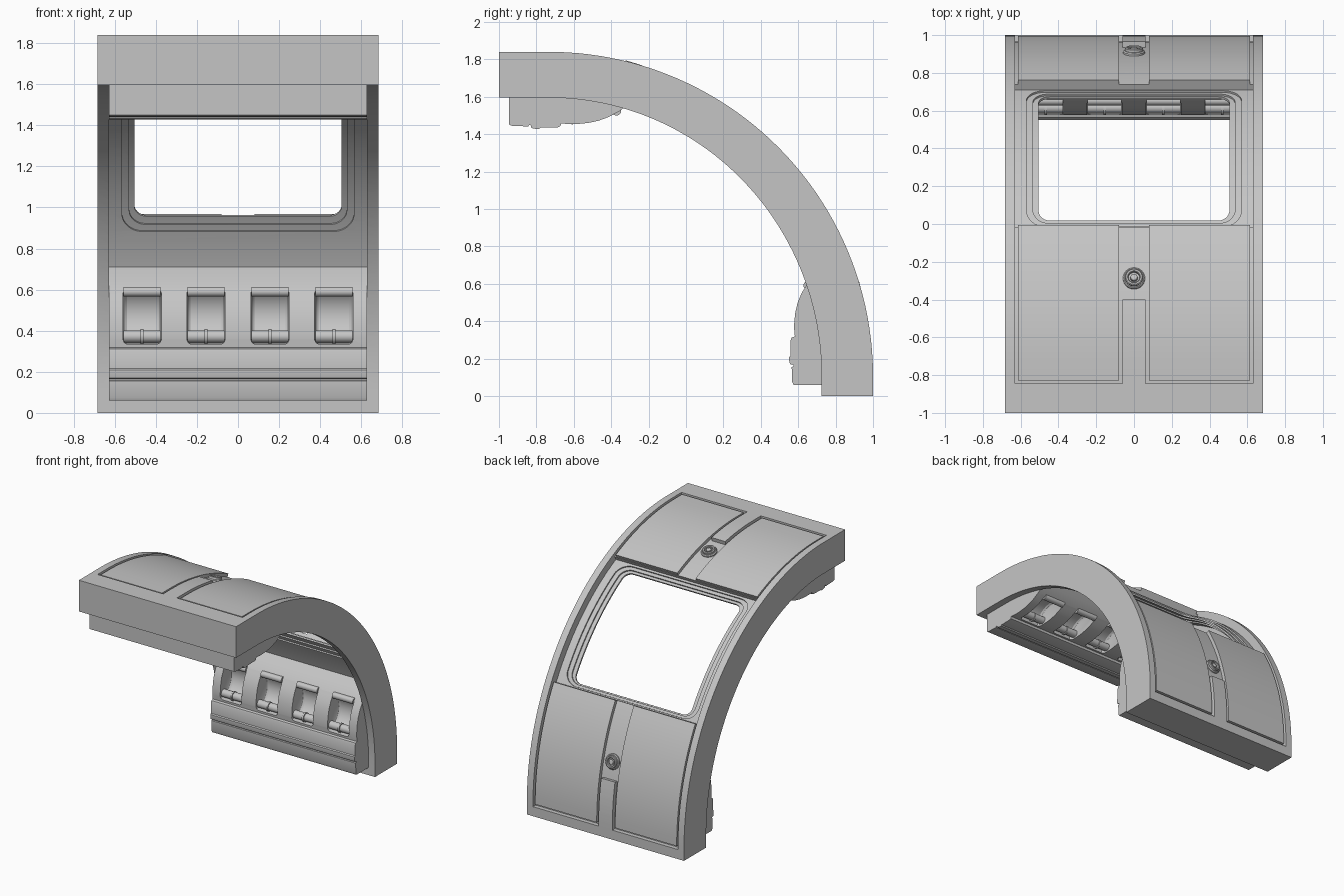
import bpy, bmesh, math
from mathutils import Vector, Matrix

if "Cube" in bpy.data.objects:
    bpy.data.objects.remove(bpy.data.objects["Cube"])

grey = bpy.data.materials.new("light_grey")
grey.use_nodes = True
GREY = (0.56, 0.56, 0.56, 1)
grey.diffuse_color = GREY
grey.node_tree.nodes["Principled BSDF"].inputs["Base Color"].default_value = GREY

R, CY, CZ = 1.735, -0.735, 0.105      # outer arc radius and centre
S_LOW, S_HIGH = -3.467, 98.75         # arc angles of the two ends
HALF = 0.683


def arc_point(x, s, t):
    """Point on the curved wall: s = angle up the arc, t = 0 outside to 1 inside."""
    a = math.radians(min(max(s, 0), 90))
    over = math.radians(s) - a
    y = CY + (R - 0.275 * t) * math.cos(a)
    z = CZ + (R - 0.245 * t) * math.sin(a)
    if s > 90:
        y -= over * R
    if s < 0:
        z += over * R
    return Vector((x, y, z))


def build(name, verts, faces):
    mesh = bpy.data.meshes.new(name)
    mesh.from_pydata(verts, [], faces)
    bm = bmesh.new()
    bm.from_mesh(mesh)
    bmesh.ops.recalc_face_normals(bm, faces=bm.faces)
    bm.to_mesh(mesh)
    bm.free()
    mesh.materials.append(grey)
    ob = bpy.data.objects.new(name, mesh)
    bpy.context.collection.objects.link(ob)
    return ob


def loft(name, rings):
    """Skin equal closed rings and cap both ends."""
    n = len(rings[0])
    verts = [v for ring in rings for v in ring]
    faces = [tuple(range(n)), tuple(range(len(verts) - n, len(verts)))]
    for i in range(len(rings) - 1):
        for j in range(n):
            k = (j + 1) % n
            faces.append((i * n + j, i * n + k, (i + 1) * n + k, (i + 1) * n + j))
    return build(name, verts, faces)


def slab(name, x0, x1, s0, s1, t0, t1, rad=0.0):
    """Curved plate following the wall, optionally with rounded corners."""
    ds = math.degrees(rad / 1.65)
    rows = []
    if rad:
        for i in range(9):
            q = math.radians(i * 90 / 8)
            rows.append((ds * (1 - math.cos(q)), rad * (1 - math.sin(q))))
    else:
        rows.append((0, 0))
    start, end = s0 + rows[-1][0], s1 - rows[-1][0]
    n = max(1, round((end - start) / 2))
    mid = [(start + (end - start) * i / n, 0) for i in range(1, n)]
    full = [(s0 + a, w) for a, w in rows] + mid + [(s1 - a, w) for a, w in reversed(rows)]
    return loft(name, [[arc_point(x0 + w, s, t0), arc_point(x1 - w, s, t0),
                        arc_point(x1 - w, s, t1), arc_point(x0 + w, s, t1)]
                       for s, w in full])


def prism(name, profile, x0, x1):
    """Extrude a (y, z) profile along x."""
    return loft(name, [[Vector((x, y, z)) for y, z in profile] for x in (x0, x1)])


def cut(target, cutter):
    cutter.hide_render = True
    mod = target.modifiers.new("cut", 'BOOLEAN')
    mod.operation, mod.solver, mod.object = 'DIFFERENCE', 'EXACT', cutter
    bpy.context.view_layer.objects.active = target
    bpy.ops.object.modifier_apply(modifier=mod.name)
    bpy.data.objects.remove(cutter)


parts = []

# Curved wall with its recesses
wall = slab("curved_wall", -HALF, HALF, S_LOW, S_HIGH, 0, 1)
parts.append(wall)
cut(wall, slab("lining_cutter", -0.628, 0.628, -1.5, 97.1, 0.45, 1.3))
cut(wall, slab("window_bay_cutter", -0.63, 0.63, 30, 65, -0.3, 0.24))
for lo, hi, tab_lo, tab_hi in ((64, 93.6, 78.9, 93.6), (-1, 31, -1, 11.1)):
    # the central tab stays at full height near the arch end
    cut(wall, slab("channel_cutter", -0.06, 0.06,
                   lo if lo > 50 else tab_hi, tab_lo if lo > 50 else hi, -0.3, 0.12))
    for x0, x1 in ((-0.63, -0.0599), (0.0599, 0.63)):
        cut(wall, slab("panel_bay_cutter", x0, x1, lo, hi, -0.3, 0.12))

# Window opening with stepped rims on both faces
for w, lo, hi, t0, t1, rad in ((0.57, 30.3, 64.4, -0.3, 0.28, 0.1),
                               (0.535, 30.9, 63.5, -0.3, 0.32, 0.08),
                               (0.565, 28.6, 66, 0.41, 1.3, 0.1),
                               (0.53, 29.8, 64.8, 0.37, 1.3, 0.08),
                               (0.505, 31.2, 62.8, -0.4, 1.4, 0.06)):
    cut(wall, slab("window_cutter", -w, w, lo, hi, t0, t1, rad))

# Outer cover panels, two above and two below the window
for label, lo, hi in (("upper", 65.05, 93.1), ("lower", -0.3, 29.95)):
    for side, x0, x1 in (("right", -0.615, -0.08), ("left", 0.08, 0.615)):
        parts.append(slab(f"{label}_{side}_cover_panel", x0, x1, lo, hi, 0.02, 0.18))

# Round fittings in the channels between panels
FITTING = [(0.058, -0.02), (0.058, 0.008), (0.052, 0.014), (0.047, 0.014), (0.047, 0.028),
           (0.042, 0.032), (0.034, 0.032), (0.03, 0.028), (0.03, 0.01), (0.02, 0.01),
           (0.018, 0.026), (0.012, 0.03)]
for label, s in (("upper", 74.8), ("lower", 15.5)):
    base = arc_point(0, s, 0.12)
    normal = (arc_point(0, s, 0) - base).normalized()
    spin = normal.to_track_quat('Z', 'Y').to_matrix()
    rings = [[base + spin @ Vector((r * math.cos(k * math.tau / 32),
                                    r * math.sin(k * math.tau / 32), h))
              for k in range(32)] for r, h in FITTING]
    parts.append(loft(f"{label}_round_fitting", rings))


def lower_map(y, z):
    return y, z


def upper_map(y, z):
    return -1.01 + z * 1.08, 1.59 - (0.725 - y) * 0.93


def circle(cy, cz, r, n, place):
    return [place(cy + r * math.cos(k * math.tau / n), cz + r * math.sin(k * math.tau / n))
            for k in range(n)]


# Ledge units inside: the same profile at the foot and turned under the roof
LEDGE = [(0.92, 0.06), (0.575, 0.06), (0.568, 0.075), (0.565, 0.155), (0.574, 0.158),
         (0.574, 0.166), (0.556, 0.17), (0.551, 0.19), (0.551, 0.208), (0.558, 0.215),
         (0.558, 0.225), (0.56, 0.3), (0.565, 0.312), (0.582, 0.318), (0.578, 0.36),
         (0.579, 0.4), (0.585, 0.45), (0.597, 0.5), (0.618, 0.55), (0.652, 0.605),
         (0.7, 0.66), (0.765, 0.715), (0.81, 0.72)]
for label, place in (("lower", lower_map), ("upper", upper_map)):
    ledge = prism(f"{label}_ledge", [place(*p) for p in LEDGE], -0.627, 0.627)
    parts.append(ledge)
    for i in range(4):
        cx = -0.4665 + 0.311 * i
        # scooped pocket with rounded corners
        rings = []
        for dx, shrink in ((-0.093, 0.022), (-0.087, 0.008), (-0.075, 0),
                           (0.075, 0), (0.087, 0.008), (0.093, 0.022)):
            rings.append([Vector((cx + dx, y, z)) for y, z in
                          circle(0.575, 0.48, 0.146 - shrink, 40, place)])
        cut(ledge, loft("pocket_cutter", rings))
        # rollers and divider inside the pocket
        parts.append(prism(f"{label}_pocket_roller_{i + 1}",
                           circle(0.616, 0.372, 0.03, 20, place), cx - 0.09, cx + 0.09))
        parts.append(prism(f"{label}_pocket_lip_{i + 1}",
                           circle(0.652, 0.59, 0.024, 20, place), cx - 0.09, cx + 0.09))
        parts.append(prism(f"{label}_pocket_clip_{i + 1}",
                           circle(0.613, 0.372, 0.036, 20, place), cx - 0.007, cx + 0.007))

# Smooth curved faces, keep edges crisp
bpy.ops.object.select_all(action='DESELECT')
for ob in parts:
    ob.select_set(True)
bpy.context.view_layer.objects.active = wall
bpy.ops.object.shade_smooth_by_angle(angle=math.radians(30))
